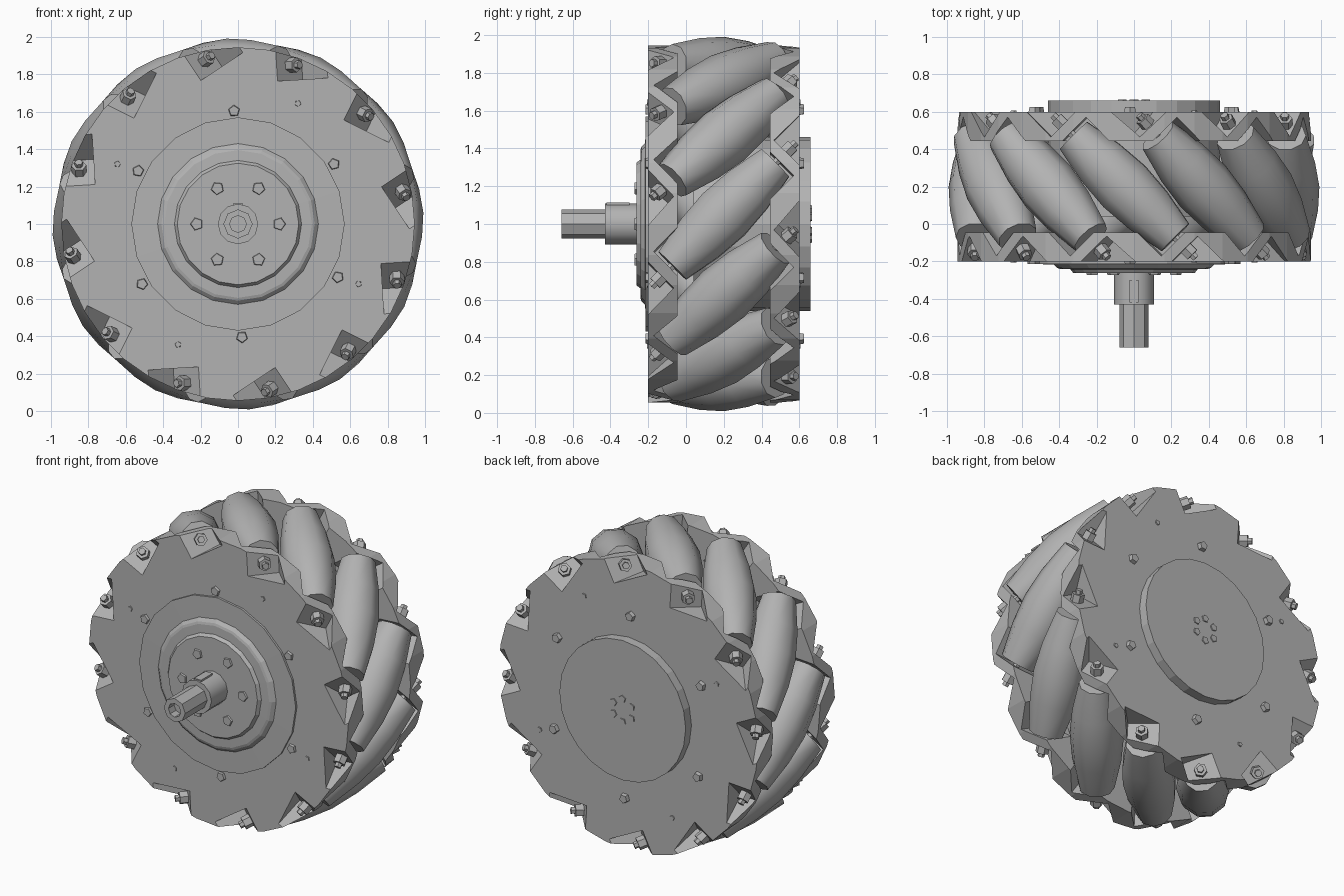
import bpy, bmesh, math
from mathutils import Matrix, Vector

cube = bpy.data.objects.get("Cube")
if cube:
    bpy.data.objects.remove(cube)

metal = bpy.data.materials.new("plain grey")
metal.use_nodes = True
grey = (0.45, 0.45, 0.45, 1)
metal.diffuse_color = grey
metal.node_tree.nodes["Principled BSDF"].inputs["Base Color"].default_value = grey

CENTRE = Vector((0, 0.2, 1))
COUNT = 12
PHASE = math.radians(3.5)
AXLE = 0.83


def finish(name, bm, smooth=None):
    bmesh.ops.recalc_face_normals(bm, faces=bm.faces)
    mesh = bpy.data.meshes.new(name)
    bm.to_mesh(mesh)
    bm.free()
    mesh.materials.append(metal)
    ob = bpy.data.objects.new(name, mesh)
    bpy.context.collection.objects.link(ob)
    if smooth:
        bpy.ops.object.select_all(action='DESELECT')
        ob.select_set(True)
        bpy.context.view_layer.objects.active = ob
        bpy.ops.object.shade_smooth_by_angle(angle=math.radians(smooth))
    return ob


def lathe(bm, profile, sides, matrix, turn=0.0):
    """Closed solid from (radius, height) pairs, turned about local z."""
    rings = []
    for r, h in profile:
        angles = [turn + math.tau * i / sides for i in range(sides)]
        rings.append([bm.verts.new(matrix @ Vector((r * math.cos(a), r * math.sin(a), h)))
                      for a in angles])
    for low, high in zip(rings, rings[1:]):
        for i in range(sides):
            j = (i + 1) % sides
            bm.faces.new((low[i], low[j], high[j], high[i]))
    bm.faces.new(rings[0][::-1])
    bm.faces.new(rings[-1])


def box(bm, low, high, matrix):
    low, high = Vector(low), Vector(high)
    bmesh.ops.create_cube(bm, size=1, matrix=matrix @ Matrix.Translation((low + high) / 2)
                          @ Matrix.Diagonal((high - low).to_4d()))


def columns(x, y, z, origin):
    m = Matrix((x, y, z)).transposed().to_4x4()
    m.translation = origin
    return m


def roller_frame(k, back=False):
    """Local x is radial, y across the roller, z along it towards one plate."""
    a = PHASE + math.tau * k / COUNT
    radial = Vector((math.cos(a), 0, math.sin(a)))
    along = Vector((math.sin(a), -1, -math.cos(a))).normalized()
    across = along.cross(radial)
    if back:
        along, across = -along, -across
    return columns(radial, across, along, CENTRE)


# Local z of this frame points out of the front; origin on the wheel axis at y = 0
FRONT = columns(Vector((1, 0, 0)), Vector((0, 0, 1)), Vector((0, -1, 0)), Vector((0, 0, 1)))
BACK = columns(Vector((-1, 0, 0)), Vector((0, 0, 1)), Vector((0, 1, 0)), Vector((0, 0, 1)))

# Side plates with V notches for the roller ends and outer pockets for the nuts
for name, frame, back, inner, outer in (("front_plate", FRONT, False, 0.045, 0.2),
                                        ("back_plate", BACK, True, 0.445, 0.6)):
    bm = bmesh.new()
    lathe(bm, [(0.945, inner), (0.945, outer)], 36, frame)
    plate = finish(name, bm)
    bm = bmesh.new()
    for k in range(COUNT):
        m = roller_frame(k, back)
        box(bm, (0.67, -0.12, 0.15), (1.3, 0.12, 0.405), m)
        box(bm, (0.75, -0.09, 0.465), (1.3, 0.35, 0.75), m)
    cutter = finish("notch_cutter", bm)
    cutter.hide_render = True
    mod = plate.modifiers.new("notches", 'BOOLEAN')
    mod.operation = 'DIFFERENCE'
    mod.solver = 'EXACT'
    mod.object = cutter
    bpy.context.view_layer.objects.active = plate
    bpy.ops.object.modifier_apply(modifier=mod.name)
    bpy.data.objects.remove(cutter)

# Barrel rollers with their axles and hexagonal nuts
for k in range(COUNT):
    m = roller_frame(k) @ Matrix.Translation((AXLE, 0, 0))
    bm = bmesh.new()
    lathe(bm, [(0.108, -0.385), (0.148, -0.18), (0.163, 0), (0.148, 0.18), (0.108, 0.385)],
          10, m)
    finish(f"roller_{k + 1}", bm, 40)
    bm = bmesh.new()
    lathe(bm, [(0.022, -0.54), (0.022, 0.54)], 6, m)
    for back in (False, True):
        n = roller_frame(k, back) @ Matrix.Translation((AXLE, 0, 0))
        lathe(bm, [(0.04, 0.46), (0.04, 0.515)], 6, n)
    finish(f"axle_and_nuts_{k + 1}", bm)

# Inner drum joining the plates
bm = bmesh.new()
lathe(bm, [(0.46, -0.5), (0.46, -0.04)], 24, FRONT)
finish("inner_drum", bm)

# Stepped front cover
bm = bmesh.new()
lathe(bm, [(0.57, 0.19), (0.57, 0.214), (0.43, 0.216), (0.41, 0.235),
           (0.395, 0.24), (0.34, 0.242), (0.325, 0.262)], 20, FRONT)
finish("front_cover", bm)

# Back boss
bm = bmesh.new()
lathe(bm, [(0.46, 0.59), (0.46, 0.66)], 24, BACK)
finish("back_boss", bm)

# Drive shaft: round collar, hexagonal end and key
bm = bmesh.new()
lathe(bm, [(0.108, 0.25), (0.108, 0.43)], 12, FRONT)
finish("shaft_collar", bm, 40)
bm = bmesh.new()
lathe(bm, [(0.078, 0.42), (0.078, 0.66), (0.045, 0.66), (0.045, 0.6)], 8, FRONT)
finish("shaft_end", bm)
bm = bmesh.new()
box(bm, (-0.025, 0.1, 0.3), (0.025, 0.113, 0.42), FRONT)
finish("shaft_key", bm)


def bolt_ring(name, frame, count, ring, start, size, low, high):
    bm = bmesh.new()
    for i in range(count):
        a = math.radians(start) + math.tau * i / count
        spot = Matrix.Translation((ring * math.cos(a), ring * math.sin(a), 0))
        lathe(bm, [(size, low), (size * 0.8, high)], 5, frame @ spot, a)
    finish(name, bm)


# Small bolts on both faces
bolt_ring("cover_bolts", FRONT, 6, 0.22, 0, 0.04, 0.25, 0.272)
bolt_ring("front_rim_bolts", FRONT, 6, 0.605, 32, 0.035, 0.19, 0.215)
bolt_ring("front_pins", FRONT, 4, 0.72, 63.5, 0.02, 0.19, 0.206)
bolt_ring("back_rim_bolts", BACK, 6, 0.605, 28, 0.035, 0.59, 0.625)
bolt_ring("back_pins", BACK, 4, 0.72, 26.5, 0.02, 0.59, 0.606)
bolt_ring("boss_bolts", BACK, 6, 0.075, 30, 0.03, 0.64, 0.666)
